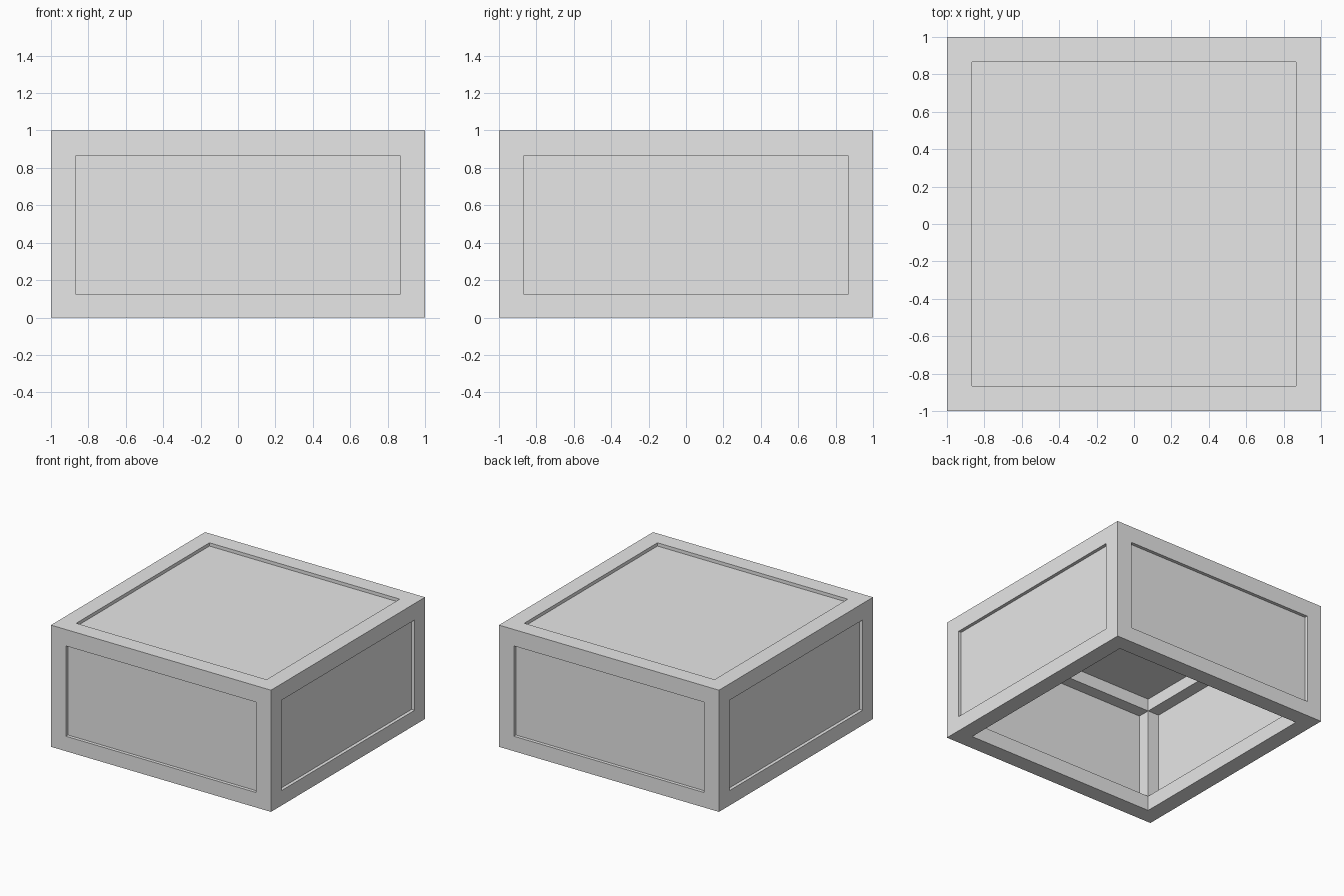
import bpy
from mathutils import Vector

cube = bpy.data.objects.get("Cube")
if cube:
    bpy.data.objects.remove(cube, do_unlink=True)

OPEN = 0.865            # half width of the openings
LOW, HIGH = 0.123, 0.865  # opening heights
FACE = 0.97             # distance of the recessed panels
THICK = 0.006
LAP = 0.02              # hidden overlap of a panel into the frame

grey = bpy.data.materials.new("plain_grey")
grey.use_nodes = True
grey.diffuse_color = (0.8, 0.8, 0.8, 1)
grey.node_tree.nodes["Principled BSDF"].inputs["Base Color"].default_value = (0.8, 0.8, 0.8, 1)


def box(name, low, high):
    """Axis-aligned box between two corners."""
    low, high = Vector(low), Vector(high)
    bpy.ops.mesh.primitive_cube_add(size=1, location=(low + high) / 2)
    obj = bpy.context.object
    obj.name = name
    obj.scale = high - low
    bpy.ops.object.transform_apply(location=True, rotation=False, scale=True)
    obj.data.materials.append(grey)
    return obj


# Frame: a block hollowed out along all three axes, leaving square beams
frame = box("frame", (-1, -1, 0), (1, 1, 1))
cutters = [
    box("side_cutter", (-2, -OPEN, LOW), (2, OPEN, HIGH)),
    box("front_cutter", (-OPEN, -2, LOW), (OPEN, 2, HIGH)),
    box("top_cutter", (-OPEN, -OPEN, -1), (OPEN, OPEN, 2)),
]
bpy.ops.object.select_all(action="DESELECT")
bpy.context.view_layer.objects.active = frame
frame.select_set(True)
for cutter in cutters:
    cutter.hide_render = True
    mod = frame.modifiers.new("opening", "BOOLEAN")
    mod.operation = "DIFFERENCE"
    mod.solver = "EXACT"
    mod.object = cutter
    bpy.ops.object.modifier_apply(modifier=mod.name)
    bpy.data.objects.remove(cutter, do_unlink=True)

# Thin recessed panels on the four sides and the top; the bottom stays open
W = OPEN + LAP
near, far = FACE - THICK / 2, FACE + THICK / 2
for name, s in (("left_panel", 1), ("right_panel", -1)):
    a, b = sorted((s * near, s * far))
    box(name, (a, -W, LOW - LAP), (b, W, HIGH + LAP))
for name, s in (("back_panel", 1), ("front_panel", -1)):
    a, b = sorted((s * near, s * far))
    box(name, (-W, a, LOW - LAP), (W, b, HIGH + LAP))
box("top_panel", (-W, -W, near), (W, W, far))
